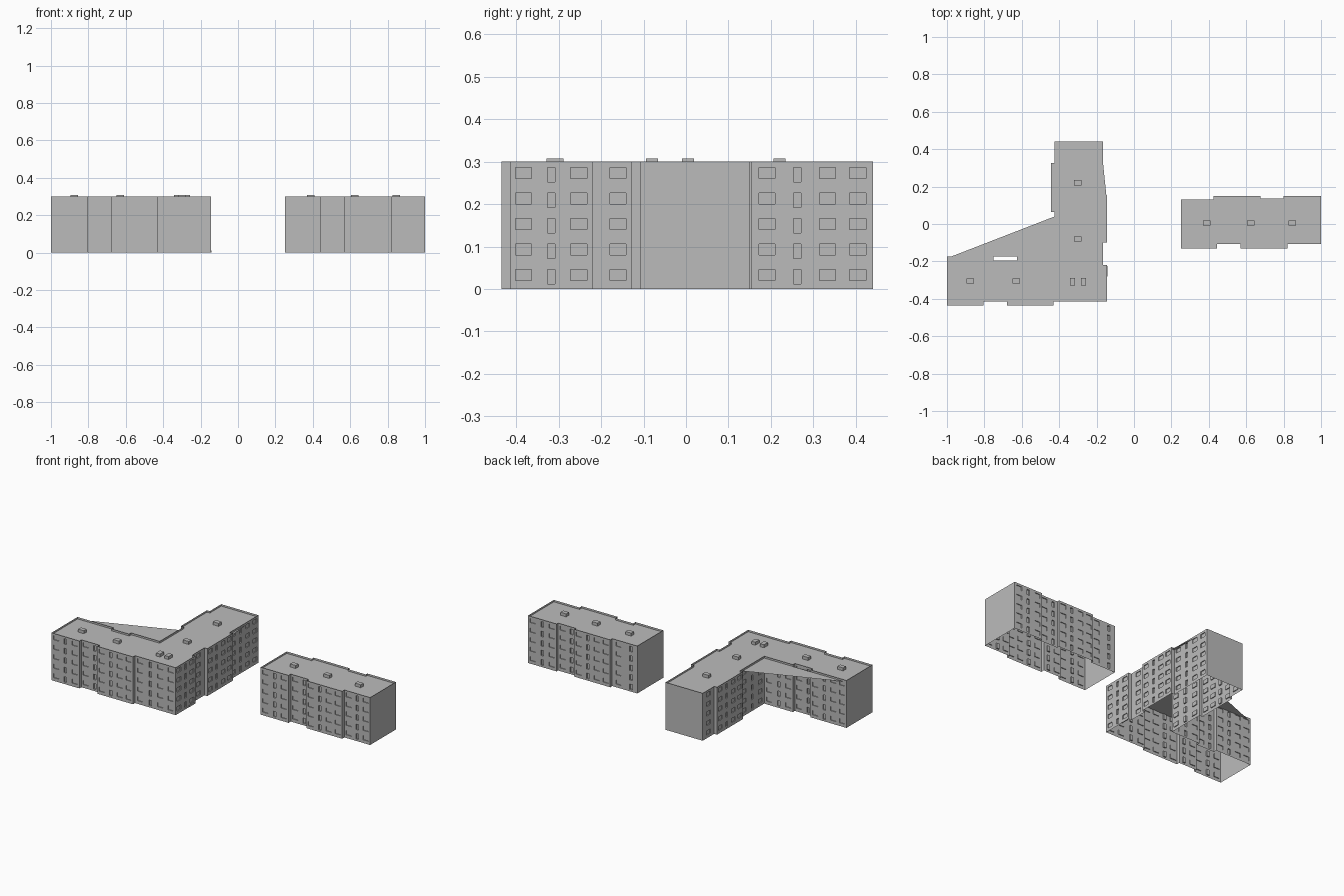
import bpy
import bmesh
from mathutils import Vector

if "Cube" in bpy.data.objects:
    bpy.data.objects.remove(bpy.data.objects["Cube"], do_unlink=True)

HEIGHT = 0.3
ROOF_Z = 0.288
FLOORS = 5
UP = Vector((0, 0, 1))

grey = bpy.data.materials.new("plain grey")
grey.use_nodes = True
grey.diffuse_color = (0.5, 0.5, 0.5, 1)
grey.node_tree.nodes["Principled BSDF"].inputs["Base Color"].default_value = (0.5, 0.5, 0.5, 1)


def finish(name, bm):
    mesh = bpy.data.meshes.new(name)
    bm.to_mesh(mesh)
    bm.free()
    mesh.materials.append(grey)
    obj = bpy.data.objects.new(name, mesh)
    bpy.context.collection.objects.link(obj)
    return obj


def box(name, center, size):
    bm = bmesh.new()
    bmesh.ops.create_cube(bm, size=1)
    bmesh.ops.scale(bm, vec=size, verts=bm.verts)
    bmesh.ops.translate(bm, vec=center, verts=bm.verts)
    return finish(name, bm)


def panel(name, corners):
    bm = bmesh.new()
    bm.faces.new([bm.verts.new((x, y, ROOF_Z)) for x, y in corners])
    return finish(name, bm)


def wall(bm, a, b, windows):
    """One wall between two corners, with columns of recessed windows."""
    start = Vector((*a, 0))
    run = Vector((*b, 0)) - start
    length = run.length
    along = run.normalized()
    inward = UP.cross(along)

    def quad(*points):
        bm.faces.new([bm.verts.new(start + along * s + UP * z + inward * d)
                      for s, z, d in points])

    def flat(s0, s1, z0, z1, d=0):
        quad((s0, z0, d), (s1, z0, d), (s1, z1, d), (s0, z1, d))

    if not windows or length < 0.1:
        flat(0, length, 0, HEIGHT)
        return
    columns = int(length / 0.06)
    pitch = length / columns
    storey = HEIGHT / FLOORS
    for col in range(columns):
        left, right = col * pitch, (col + 1) * pitch
        tall = col % 3 == 1
        half = 0.009 if tall else 0.019
        w0, w1 = (left + right) / 2 - half, (left + right) / 2 + half
        flat(left, w0, 0, HEIGHT)
        flat(w1, right, 0, HEIGHT)
        for floor in range(FLOORS):
            base = floor * storey
            z0 = base + (0.012 if tall else 0.02)
            z1 = base + 0.046
            d = 0.008 if tall else 0.005
            flat(w0, w1, base, z0)
            flat(w0, w1, z1, base + storey)
            flat(w0, w1, z0, z1, d)
            # Sill, head and two jambs
            quad((w0, z0, 0), (w1, z0, 0), (w1, z0, d), (w0, z0, d))
            quad((w0, z1, d), (w1, z1, d), (w1, z1, 0), (w0, z1, 0))
            quad((w0, z0, 0), (w0, z0, d), (w0, z1, d), (w0, z1, 0))
            quad((w1, z0, d), (w1, z0, 0), (w1, z1, 0), (w1, z1, d))


def block(name, outline, is_blank):
    """Open-bottomed walls, a parapet rim and a sunken roof."""
    bm = bmesh.new()
    for a, b in zip(outline, outline[1:] + outline[:1]):
        wall(bm, a, b, not is_blank(a, b))
    roof = bm.faces.new([bm.verts.new((x, y, HEIGHT)) for x, y in outline])
    bmesh.ops.inset_region(bm, faces=[roof], thickness=0.008)
    sunk = bmesh.ops.extrude_discrete_faces(bm, faces=[roof])["faces"][0]
    bmesh.ops.translate(bm, vec=(0, 0, ROOF_Z - HEIGHT), verts=sunk.verts)
    bmesh.ops.remove_doubles(bm, verts=bm.verts, dist=0.0001)
    return finish(name, bm)


# L-shaped block
corner_outline = [
    (-1, -0.435), (-0.805, -0.435), (-0.805, -0.415), (-0.68, -0.415),
    (-0.68, -0.435), (-0.43, -0.435), (-0.43, -0.415), (-0.145, -0.415),
    (-0.145, -0.22), (-0.165, -0.22), (-0.165, -0.1), (-0.145, -0.1),
    (-0.145, 0.155), (-0.165, 0.155), (-0.165, 0.44), (-0.425, 0.44),
    (-0.425, 0.325), (-0.445, 0.325), (-0.445, 0.065), (-0.425, 0.065),
    (-0.425, -0.175), (-0.625, -0.175), (-0.625, -0.195), (-0.75, -0.195),
    (-0.75, -0.175), (-1, -0.175)]
block("corner_block", corner_outline,
      lambda a, b: a[0] == b[0] == -1 or a[1] == b[1] == 0.44)

# Straight block
straight_outline = [
    (0.25, -0.13), (0.445, -0.13), (0.445, -0.108), (0.57, -0.108),
    (0.57, -0.13), (0.82, -0.13), (0.82, -0.108), (1, -0.108),
    (1, 0.15), (0.8, 0.15), (0.8, 0.135), (0.675, 0.135),
    (0.675, 0.15), (0.425, 0.15), (0.425, 0.13), (0.25, 0.13)]
block("straight_block", straight_outline, lambda a, b: a[0] == b[0])

# Thin roof canopies beyond the walls
panel("courtyard_canopy", [(-0.98, -0.175), (-0.425, -0.175), (-0.425, 0.04)])
panel("side_canopy", [(-0.148, 0.155), (-0.165, 0.32), (-0.165, 0.155)])

# Rooftop vents
vents = [(-0.875, -0.305), (-0.63, -0.305), (-0.3, -0.08), (-0.3, 0.22),
         (0.39, 0.005), (0.625, 0.005), (0.845, 0.005)]
for x, y in vents:
    box("roof_vent", (x, y, 0.297), (0.04, 0.028, 0.02))
for x in (-0.33, -0.27):
    box("twin_roof_vent", (x, -0.308, 0.297), (0.027, 0.04, 0.02))

# Entrance step
box("entrance_step", (-0.146, -0.252, 0.006), (0.006, 0.056, 0.012))
